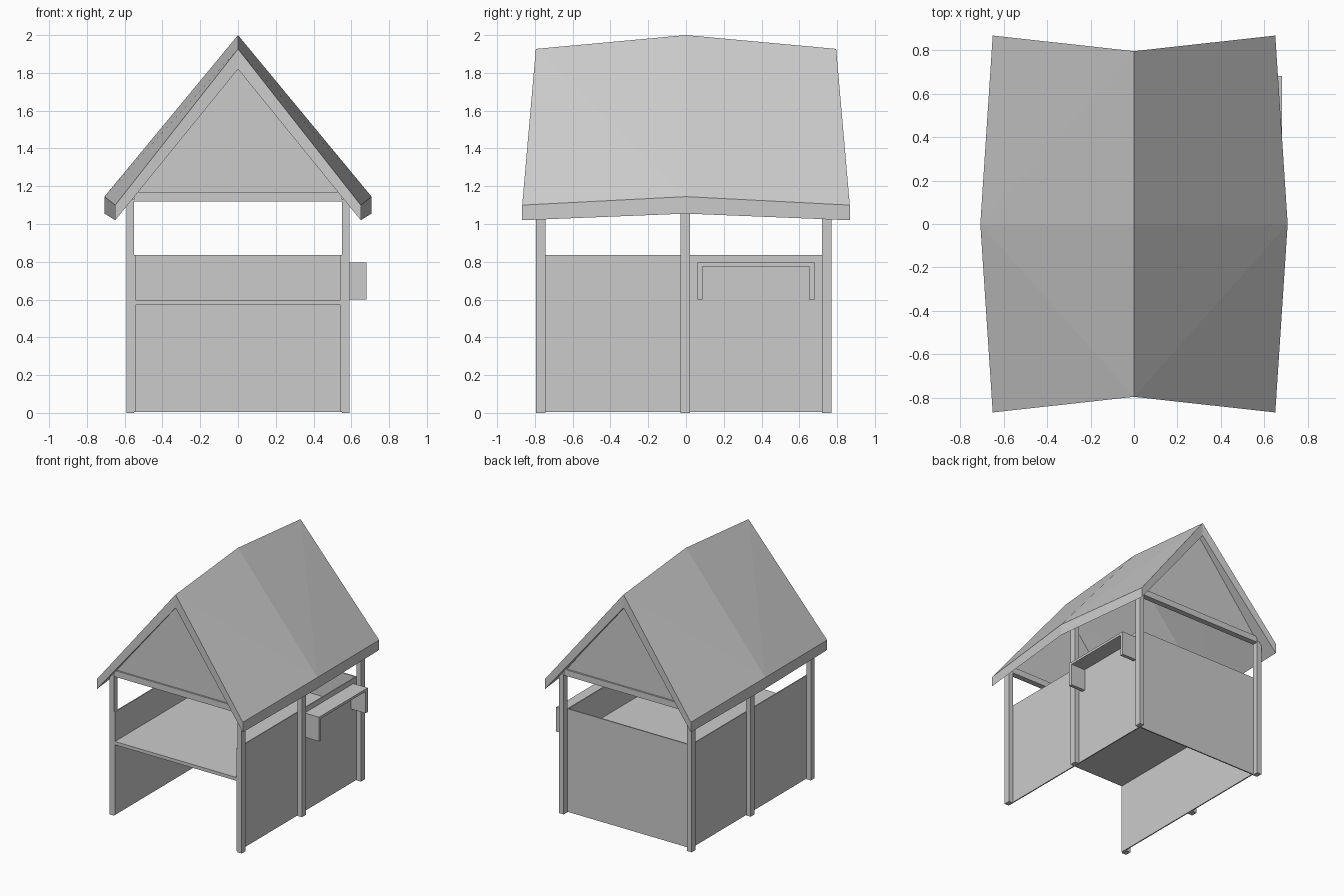
import bpy, bmesh

if "Cube" in bpy.data.objects:
    bpy.data.objects.remove(bpy.data.objects["Cube"])


def make(name, verts, faces):
    mesh = bpy.data.meshes.new(name)
    mesh.from_pydata(verts, [], faces)
    bm = bmesh.new()
    bm.from_mesh(mesh)
    bmesh.ops.recalc_face_normals(bm, faces=bm.faces)
    bm.to_mesh(mesh)
    bm.free()
    obj = bpy.data.objects.new(name, mesh)
    bpy.context.collection.objects.link(obj)
    return obj


def prism(name, profile, y0, y1):
    # extrude an (x, z) outline along y
    n = len(profile)
    verts = [(x, y, z) for y in (y0, y1) for x, z in profile]
    faces = [tuple(range(n)), tuple(range(n, 2 * n))]
    faces += [(i, (i + 1) % n, (i + 1) % n + n, i + n) for i in range(n)]
    return make(name, verts, faces)


def box(name, x0, x1, y0, y1, z0, z1):
    return prism(name, [(x0, z0), (x1, z0), (x1, z1), (x0, z1)], y0, y1)


# Swaybacked roof: one cross-section at each end and a larger one in the middle
def section(y_ridge, y_eave, x, ridge_top, eave_top, eave_low, ridge_low):
    return [(0, y_ridge, ridge_top), (x, y_eave, eave_top), (x, y_eave, eave_low),
            (0, y_ridge, ridge_low), (-x, y_eave, eave_low), (-x, y_eave, eave_top)]


verts = (section(-0.795, -0.867, 0.65, 1.927, 1.10, 1.02, 1.82)
         + section(0, 0, 0.707, 2.0, 1.145, 1.055, 1.89)
         + section(0.795, 0.867, 0.65, 1.927, 1.10, 1.02, 1.82))
faces = []
for end in (0, 12):
    faces += [(end, end + 1, end + 2, end + 3), (end, end + 3, end + 4, end + 5)]
    for ridge, eave in ((0, 1), (0, 5), (3, 2), (3, 4)):
        faces += [(end + ridge, end + eave, 6 + eave),
                  (end + ridge, 6 + eave, 6 + ridge)]
    for a, b in ((1, 2), (4, 5)):
        faces.append((end + a, end + b, 6 + b, 6 + a))
make("roof", verts, faces)

# Posts and side walls
for side, s in (("left", -1), ("right", 1)):
    xs = sorted((s * 0.55, s * 0.59))
    for place, y, top in (("front", -0.77, 1.13), ("middle", -0.005, 1.21), ("back", 0.745, 1.13)):
        box(f"{side}_{place}_post", *xs, y - 0.025, y + 0.025, 0, top)
    box(f"{side}_wall", *sorted((s * 0.543, s * 0.552)), -0.792, 0.725, 0.005, 0.835)

# Back wall and counter
box("back_wall", -0.55, 0.55, 0.715, 0.725, 0.005, 0.835)
box("counter", -0.545, 0.545, -0.79, 0.718, 0.57, 0.597)

# Cross beams and gable panels
for place, y in (("front", -0.77), ("back", 0.745)):
    box(f"{place}_beam", -0.55, 0.55, y - 0.023, y + 0.023, 1.12, 1.17)
    prism(f"{place}_gable", [(-0.545, 1.155), (0.545, 1.155), (0, 1.84)], y - 0.01, y + 0.01)

# Side bracket, an upside-down U on the right wall
box("bracket_top", 0.55, 0.68, 0.06, 0.68, 0.775, 0.795)
for place, y in (("front", 0.06), ("back", 0.652)):
    box(f"bracket_{place}_leg", 0.55, 0.68, y, y + 0.028, 0.60, 0.78)
